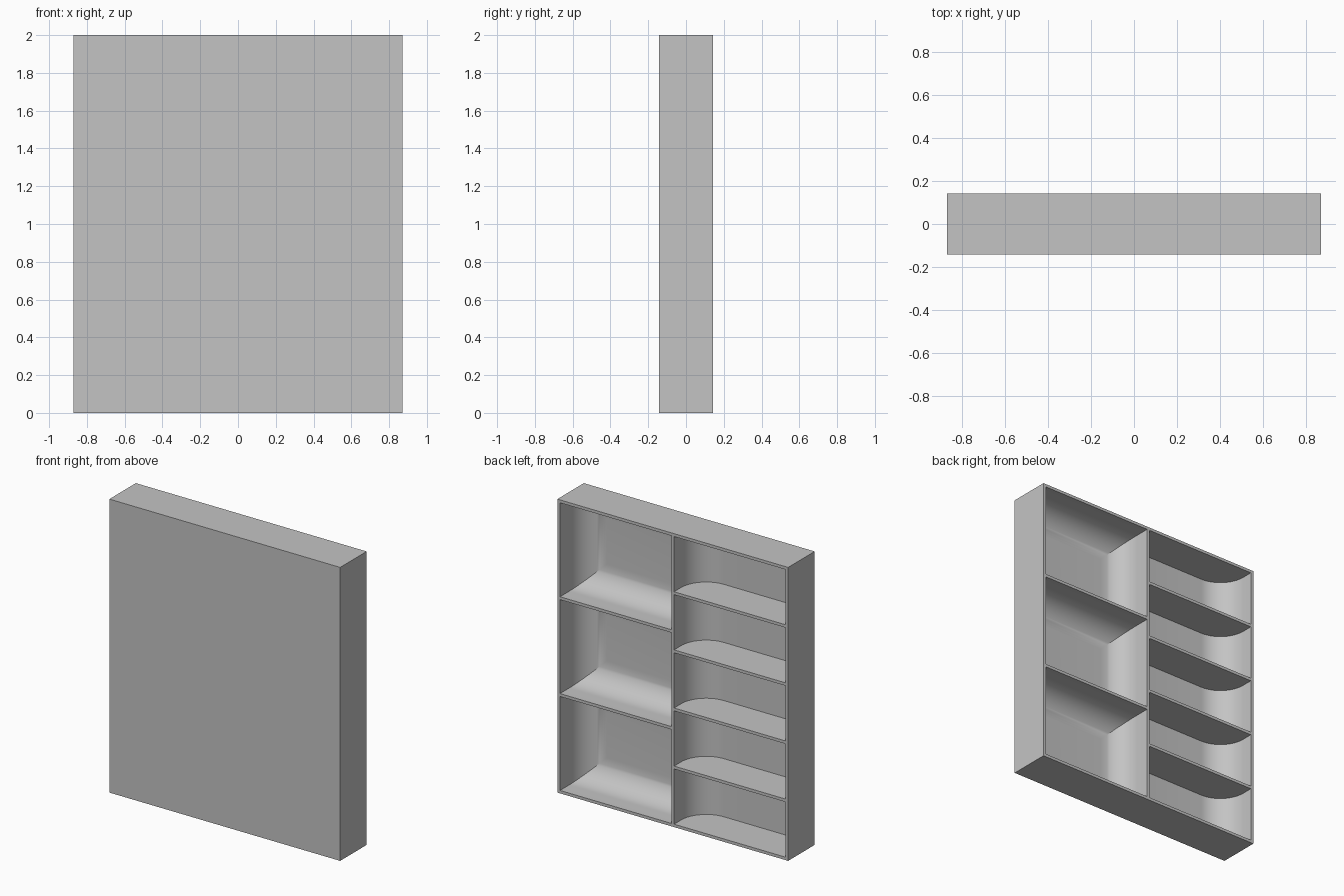
import bpy, bmesh, math

cube = bpy.data.objects.get("Cube")
if cube:
    bpy.data.objects.remove(cube, do_unlink=True)

W, D, H = 1.74, 0.285, 2.0      # outer size
T = 0.02                        # wall, shelf and panel thickness
BACK, FLOOR = D / 2, -D / 2 + T  # open rim and pocket floor
SEGMENTS = 16

grey = bpy.data.materials.new("plain_grey")
grey.use_nodes = True
colour = (0.55, 0.55, 0.55, 1)
grey.diffuse_color = colour
grey.node_tree.nodes["Principled BSDF"].inputs["Base Color"].default_value = colour


def make_object(name, bm):
    bmesh.ops.recalc_face_normals(bm, faces=bm.faces)
    mesh = bpy.data.meshes.new(name)
    bm.to_mesh(mesh)
    bm.free()
    mesh.materials.append(grey)
    obj = bpy.data.objects.new(name, mesh)
    bpy.context.collection.objects.link(obj)
    return obj


def add_pocket(bm, x0, x1, z0, z1, radius, round_z):
    """Pocket whose walls curve into the floor; round_z also curves top and bottom."""
    steps = [(0, BACK + 0.1)]
    for i in range(SEGMENTS + 1):
        a = math.pi / 2 * i / SEGMENTS
        steps.append((radius * (1 - math.cos(a)), FLOOR + radius * (1 - math.sin(a))))
    rings = []
    for inset, y in steps:
        k = inset if round_z else 0
        corners = ((x0 + inset, z0 + k), (x1 - inset, z0 + k),
                   (x1 - inset, z1 - k), (x0 + inset, z1 - k))
        rings.append([bm.verts.new((x, y, z)) for x, z in corners])
    for a, b in zip(rings, rings[1:]):
        for i in range(4):
            j = (i + 1) % 4
            bm.faces.new((a[i], a[j], b[j], b[i]))
    bm.faces.new(rings[0])
    bm.faces.new(rings[-1])


def add_column(bm, x0, x1, count, radius, round_z):
    height = (H - T * (count + 1)) / count
    for i in range(count):
        z = T + i * (height + T)
        add_pocket(bm, x0, x1, z, z + height, radius, round_z)


# Solid block
bm = bmesh.new()
bmesh.ops.create_cube(bm, size=1)
bmesh.ops.scale(bm, vec=(W, D, H), verts=bm.verts)
bmesh.ops.translate(bm, vec=(0, 0, H / 2), verts=bm.verts)
tray = make_object("compartment_tray", bm)

# Three bowl-like pockets on the left, five scoop pockets on the right
bm = bmesh.new()
add_column(bm, T / 2, W / 2 - T, 3, 0.165, True)
add_column(bm, T - W / 2, -T / 2, 5, 0.19, False)
cutter = make_object("pocket_cutter", bm)
cutter.hide_render = True

# Carve the pockets
mod = tray.modifiers.new("pockets", 'BOOLEAN')
mod.operation = 'DIFFERENCE'
mod.solver = 'EXACT'
mod.object = cutter
bpy.ops.object.select_all(action='DESELECT')
bpy.context.view_layer.objects.active = tray
tray.select_set(True)
bpy.ops.object.modifier_apply(modifier=mod.name)
bpy.data.objects.remove(cutter, do_unlink=True)

# Smooth curves, crisp edges
bpy.ops.object.shade_smooth_by_angle(angle=math.radians(25))
